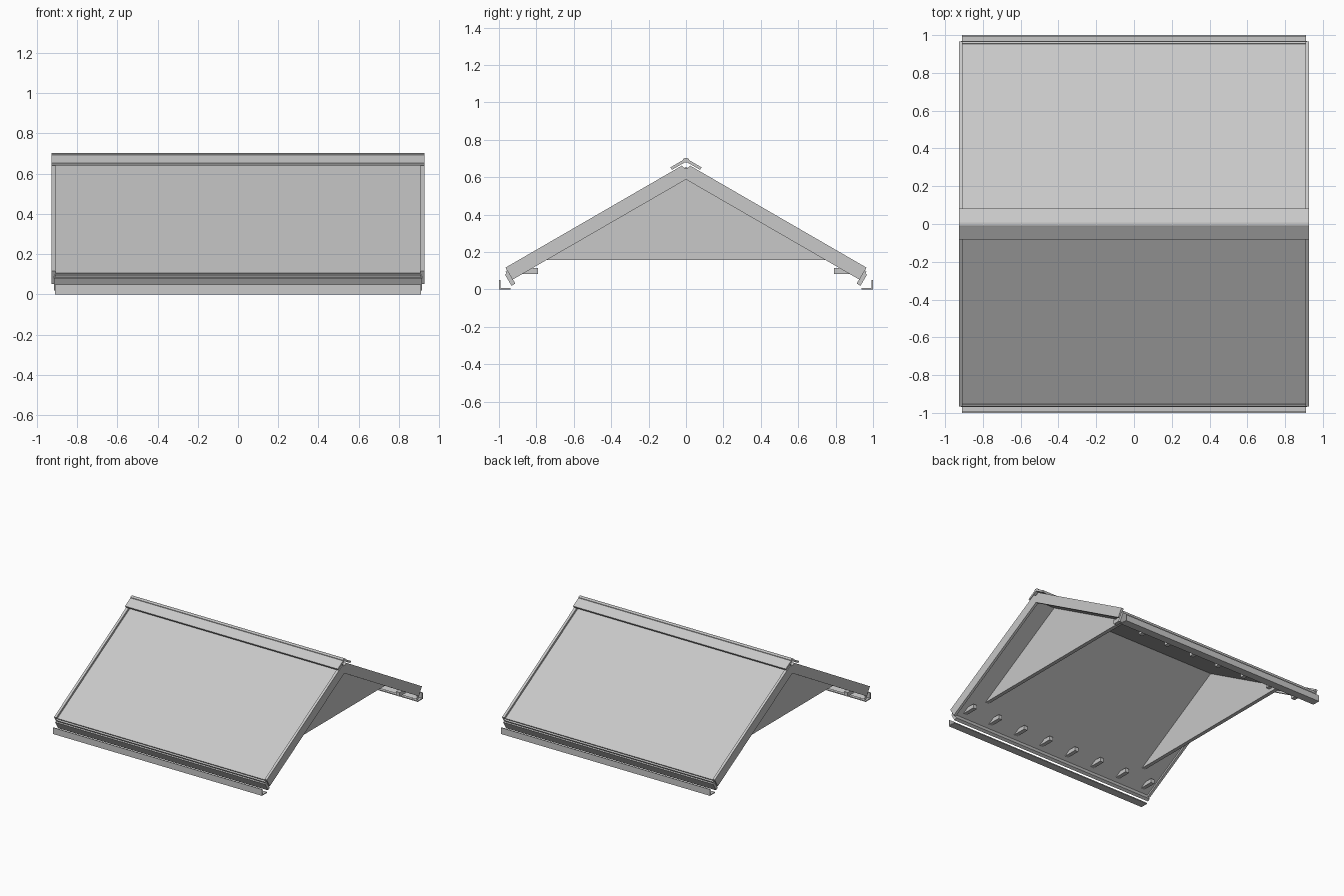
import bpy, bmesh, math

if "Cube" in bpy.data.objects:
    bpy.data.objects.remove(bpy.data.objects["Cube"])

T = math.tan(math.radians(30))      # roof pitch
C, S = math.cos(math.radians(30)), math.sin(math.radians(30))

grey = bpy.data.materials.new("light_grey")
grey.diffuse_color = (0.58, 0.58, 0.58, 1)
grey.use_nodes = True
grey.node_tree.nodes["Principled BSDF"].inputs["Base Color"].default_value = grey.diffuse_color


def prism(name, profile, x0, x1, side=1):
    """Extrude a (y, z) profile along x; side=-1 mirrors it in y."""
    bm = bmesh.new()
    vs = [bm.verts.new((x0, y * side, z)) for y, z in profile]
    face = bm.faces.new(vs)
    ext = bmesh.ops.extrude_face_region(bm, geom=[face])
    moved = [g for g in ext["geom"] if isinstance(g, bmesh.types.BMVert)]
    bmesh.ops.translate(bm, verts=moved, vec=(x1 - x0, 0, 0))
    bmesh.ops.recalc_face_normals(bm, faces=bm.faces)
    me = bpy.data.meshes.new(name)
    bm.to_mesh(me)
    bm.free()
    me.materials.append(grey)
    ob = bpy.data.objects.new(name, me)
    bpy.context.collection.objects.link(ob)
    return ob


def sloped(top, bottom, y0, y1):
    """Band following the slope, with its lower end cut square to it."""
    drop = (top - bottom) * C
    end = (y1, top - T * y1)
    return [(y0, bottom - T * y0), (y0, top - T * y0), end,
            (end[0] - drop * S, end[1] - drop * C)]


def square(y, z, along, deep):
    """Rectangle hung from a top outer corner, square to the slope."""
    a, d = (-C * along, S * along), (-S * deep, -C * deep)
    return [(y, z), (y + a[0], z + a[1]),
            (y + a[0] + d[0], z + a[1] + d[1]), (y + d[0], z + d[1])]


for side, tag in ((-1, "front"), (1, "back")):
    # roof panel, sunk slightly between the end boards
    prism(f"roof_panel_{tag}", sloped(0.655, 0.605, 0, 0.952), -0.91, 0.91, side)

    # sloping boards at both ends, notched at the ridge
    board = [(0, 0.588), (0, 0.640), (0.022, 0.662)] + sloped(0.674, 0.588, 0.022, 0.965)[2:]
    for x0, x1, end in ((-0.927, -0.907, "left"), (0.907, 0.927, "right")):
        prism(f"end_board_{tag}_{end}", board, x0, x1, side)

    # ridge cap wing
    prism(f"ridge_cap_{tag}", sloped(0.701, 0.683, 0, 0.083), -0.927, 0.927, side)

    # eave board below the roof edge
    prism(f"eave_board_{tag}", square(0.968, 0.080, 0.024, 0.070), -0.915, 0.915, side)
    # narrow drip strip over the eave board
    prism(f"drip_strip_{tag}", square(0.966, 0.096, 0.012, 0.030), -0.91, 0.91, side)

    # angle gutter
    gutter = [(0.937, 0), (1.0, 0), (1.0, 0.05), (0.993, 0.05),
              (0.993, 0.007), (0.937, 0.007)]
    prism(f"gutter_{tag}", gutter, -0.91, 0.91, side)

    # rafter tails under the eave
    for i in range(8):
        x = -0.84 + i * 0.24
        prism(f"rafter_tail_{tag}_{i + 1}",
              [(0.79, 0.083), (0.79, 0.115), (0.90, 0.115), (0.925, 0.083)],
              x - 0.016, x + 0.016, side)

# ridge roll on top and small ridge beam beneath
prism("ridge_roll", [(-0.016, 0.680), (-0.016, 0.697), (-0.008, 0.702),
                     (0.008, 0.702), (0.016, 0.697), (0.016, 0.680)], -0.927, 0.927)
prism("ridge_beam", [(-0.014, 0.648), (0, 0.632), (0.014, 0.648)], -0.927, 0.927)

# triangular gable walls, set in from the ends
for x, end in ((-0.74, "left"), (0.74, "right")):
    prism(f"gable_wall_{end}", [(-0.78, 0.157), (0, 0.607), (0.78, 0.157)],
          x - 0.015, x + 0.015)
